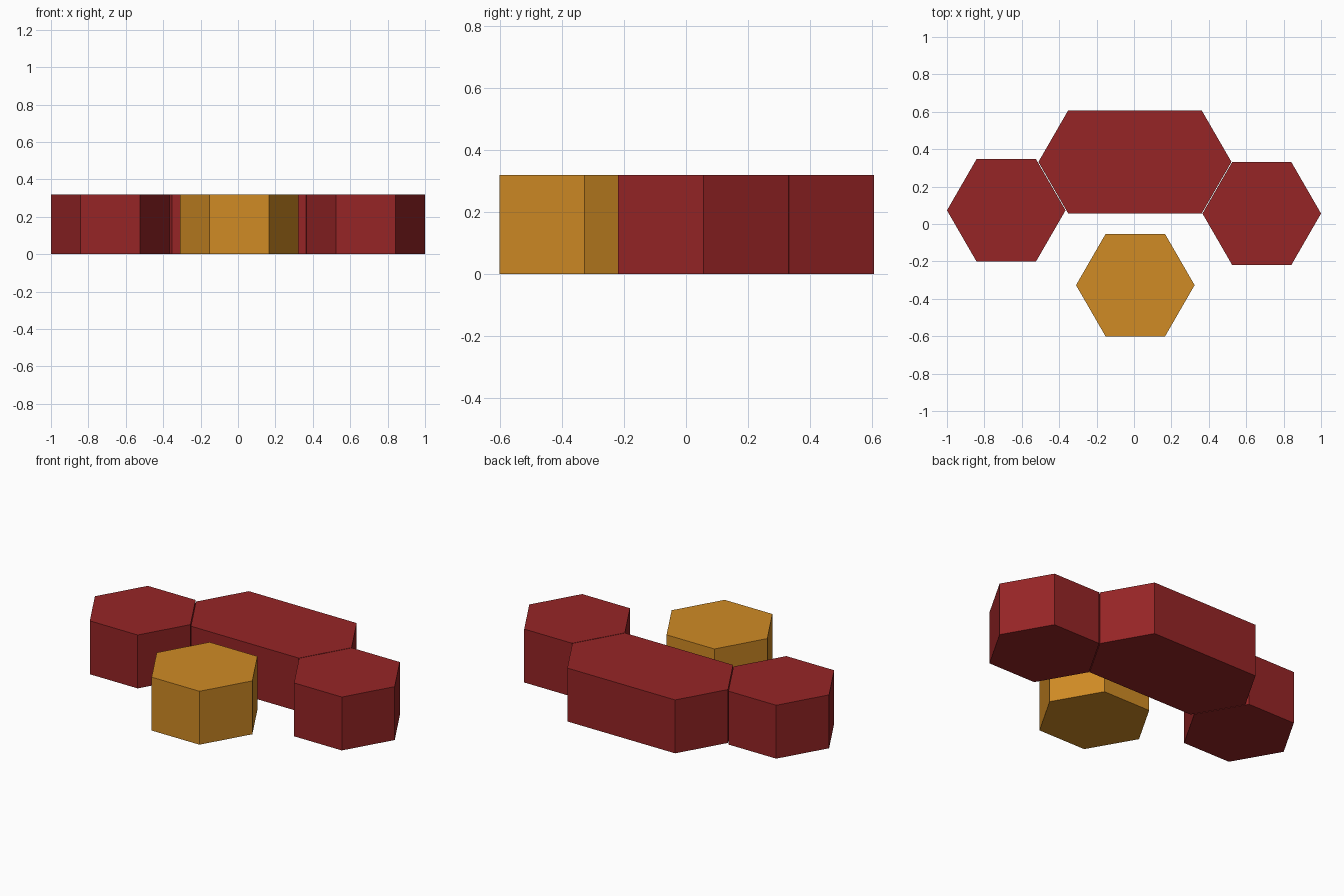
import bpy
import bmesh
import math

cube = bpy.data.objects.get("Cube")
if cube:
    bpy.data.objects.remove(cube, do_unlink=True)

HEIGHT = 0.32
RADIUS = 0.317


def make_material(name, rgb):
    mat = bpy.data.materials.new(name)
    mat.use_nodes = True
    color = (*rgb, 1.0)
    mat.diffuse_color = color
    mat.node_tree.nodes["Principled BSDF"].inputs["Base Color"].default_value = color
    return mat


def hex_block(name, x, y, mat, stretch=0.0):
    """Hexagonal prism with points along x, its halves pulled apart by stretch."""
    bm = bmesh.new()
    ring = []
    for i in range(6):
        a = math.radians(60 * i)
        side = math.copysign(stretch / 2, math.cos(a))
        ring.append(bm.verts.new((RADIUS * math.cos(a) + side, RADIUS * math.sin(a), 0)))
    base = bm.faces.new(ring)
    top = bmesh.ops.extrude_face_region(bm, geom=[base])["geom"]
    bmesh.ops.translate(bm, vec=(0, 0, HEIGHT),
                        verts=[g for g in top if isinstance(g, bmesh.types.BMVert)])
    bmesh.ops.recalc_face_normals(bm, faces=bm.faces)
    mesh = bpy.data.meshes.new(name)
    bm.to_mesh(mesh)
    bm.free()
    mesh.materials.append(mat)
    obj = bpy.data.objects.new(name, mesh)
    obj.location = (x, y, 0)
    bpy.context.collection.objects.link(obj)
    return obj


red = make_material("red_fabric", (0.305, 0.018, 0.019))
gold = make_material("gold_fabric", (0.63, 0.258, 0.018))

# Seats in an arc, with a gold stool in front
hex_block("long_seat", 0.005, 0.332, red, stretch=0.398)
hex_block("right_seat", -0.683, 0.073, red)
hex_block("left_seat", 0.683, 0.056, red)
hex_block("front_stool", 0.007, -0.327, gold)
